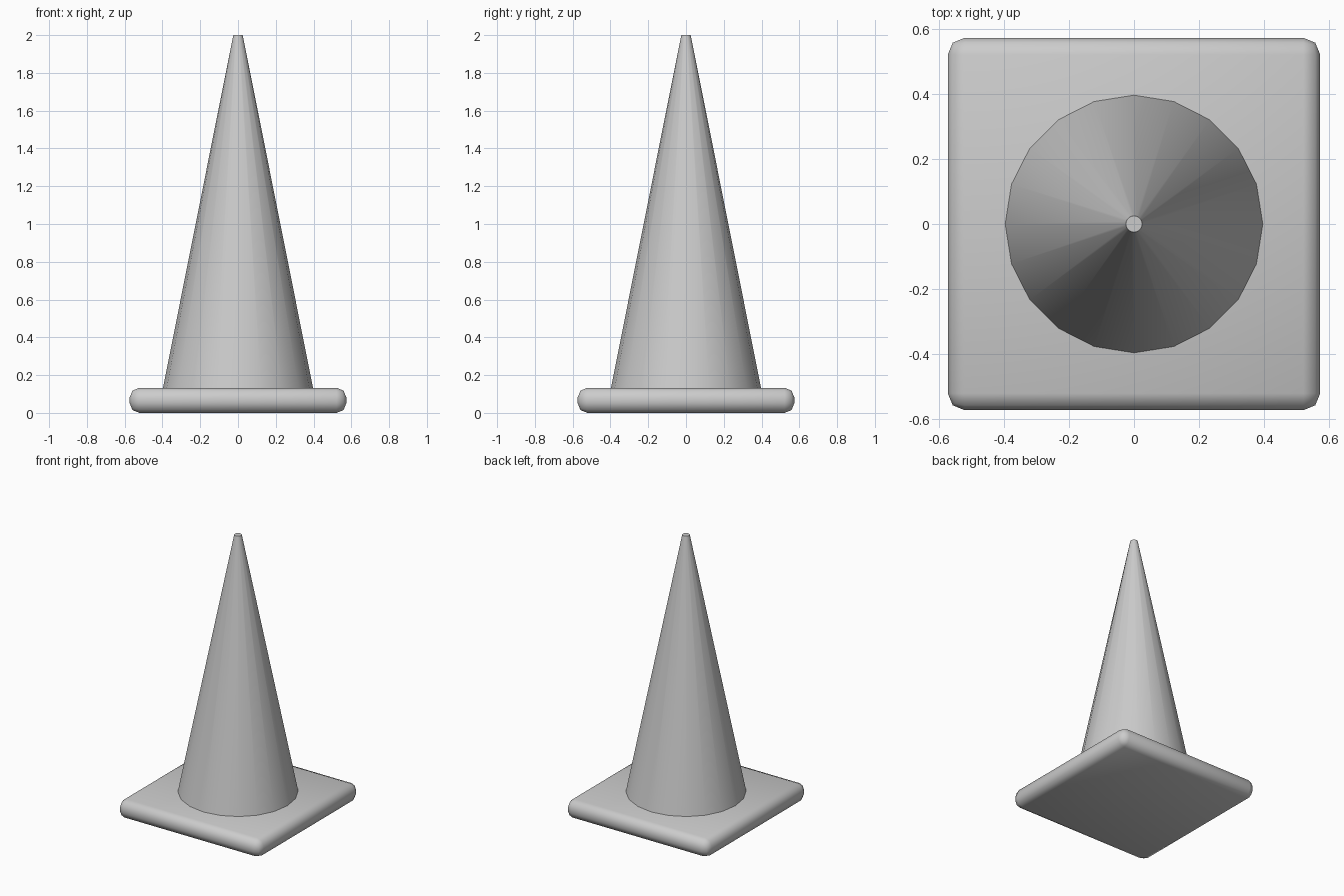
import bpy
import math

if "Cube" in bpy.data.objects:
    bpy.data.objects.remove(bpy.data.objects["Cube"])

BASE_H = 0.133
BASE_W = 1.148

# Square base slab with rounded edges
bpy.ops.mesh.primitive_cube_add(size=1, location=(0, 0, BASE_H / 2))
base = bpy.context.object
base.name = "base"
base.scale = (BASE_W, BASE_W, BASE_H)
bpy.ops.object.transform_apply(location=False, rotation=False, scale=True)
bevel = base.modifiers.new("rounded_edges", 'BEVEL')
bevel.width = 0.052
bevel.segments = 2
bpy.ops.object.modifier_apply(modifier=bevel.name)
bpy.ops.object.shade_smooth_by_angle(angle=math.radians(50))

# Tapered 20-sided cone with a small flat tip
height = 2.0 - BASE_H
bpy.ops.mesh.primitive_cone_add(vertices=20, radius1=0.397, radius2=0.025,
                                depth=height,
                                location=(0, 0, BASE_H + height / 2))
cone = bpy.context.object
cone.name = "cone_body"
bpy.ops.object.shade_smooth_by_angle(angle=math.radians(30))
